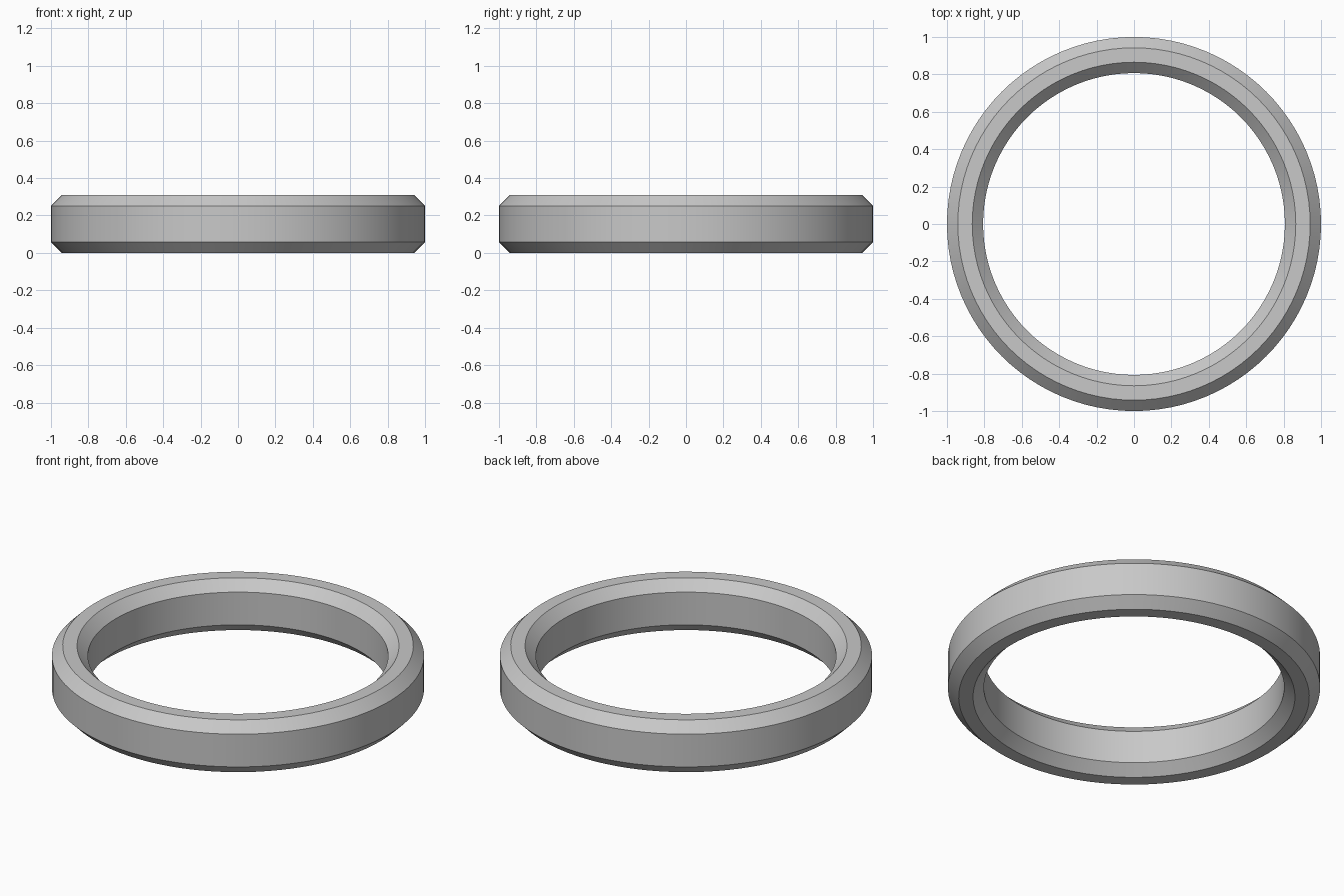
import bpy
import bmesh
from math import tau, radians
from mathutils import Matrix

cube = bpy.data.objects.get("Cube")
if cube:
    bpy.data.objects.remove(cube, do_unlink=True)

OUTER, INNER, HEIGHT, CHAMFER, SEGMENTS = 1.0, 0.807, 0.31, 0.058, 96

# Plain grey material
grey = bpy.data.materials.new("light_grey")
grey.use_nodes = True
colour = (0.58, 0.58, 0.58, 1)
grey.diffuse_color = colour
grey.node_tree.nodes["Principled BSDF"].inputs["Base Color"].default_value = colour

# Chamfered rectangular cross-section, as (radius, height)
c = CHAMFER
profile = [
    (INNER + c, 0), (OUTER - c, 0),
    (OUTER, c), (OUTER, HEIGHT - c),
    (OUTER - c, HEIGHT), (INNER + c, HEIGHT),
    (INNER, HEIGHT - c), (INNER, c),
]

# Sweep the section around the vertical axis
bm = bmesh.new()
loops = []
for i in range(SEGMENTS):
    turn = Matrix.Rotation(tau * i / SEGMENTS, 3, 'Z')
    loops.append([bm.verts.new(turn.col[0] * r + turn.col[2] * z) for r, z in profile])
for i, a in enumerate(loops):
    b = loops[(i + 1) % SEGMENTS]
    for j in range(len(profile)):
        k = (j + 1) % len(profile)
        bm.faces.new((a[j], b[j], b[k], a[k]))
bmesh.ops.recalc_face_normals(bm, faces=bm.faces)

mesh = bpy.data.meshes.new("chamfered_ring")
bm.to_mesh(mesh)
bm.free()
mesh.materials.append(grey)
ring = bpy.data.objects.new("chamfered_ring", mesh)
bpy.context.collection.objects.link(ring)

# Smooth around the ring, crisp along the chamfers
bpy.ops.object.select_all(action='DESELECT')
ring.select_set(True)
bpy.context.view_layer.objects.active = ring
bpy.ops.object.shade_smooth_by_angle(angle=radians(30))
